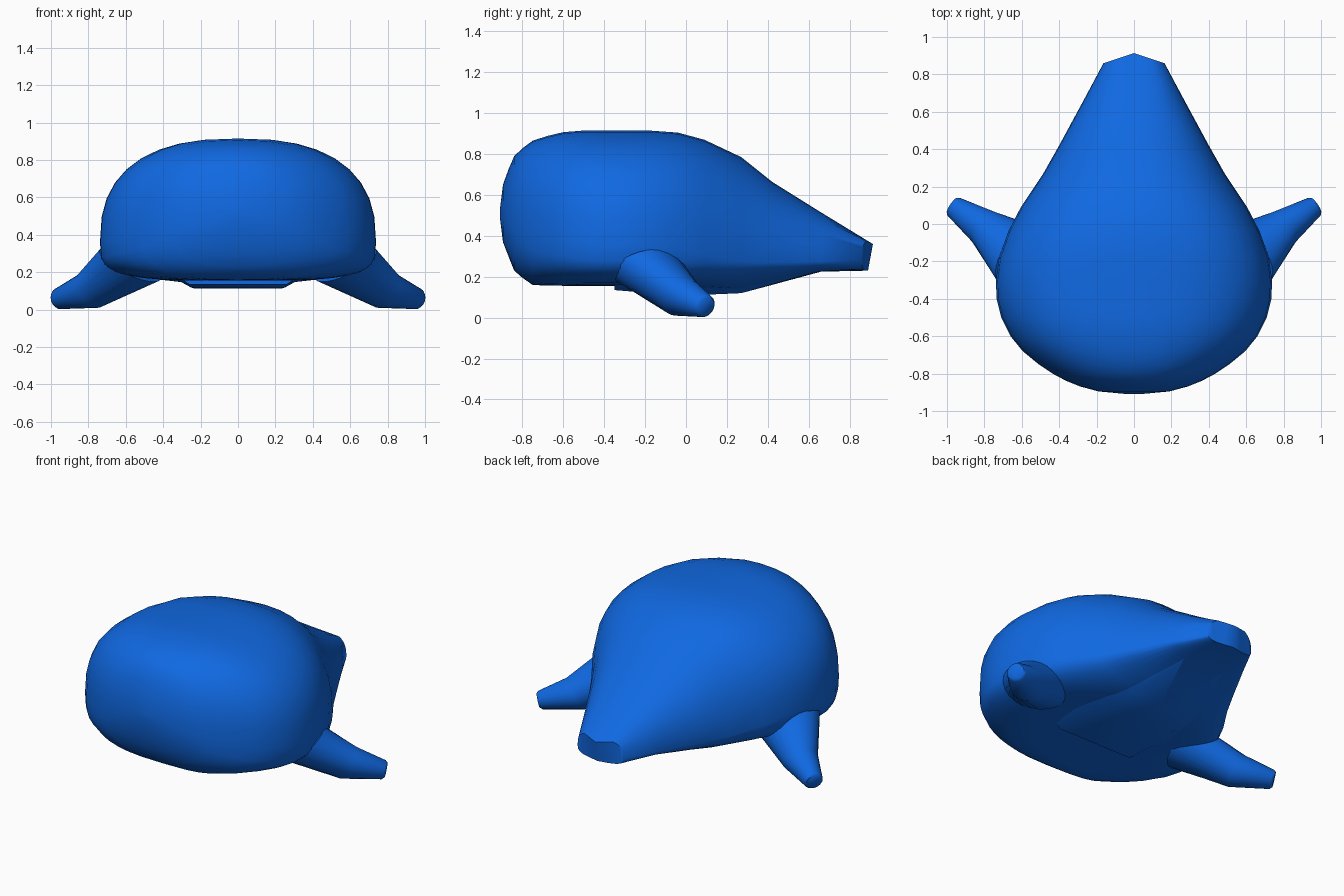
import bpy, bmesh, math
from mathutils import Vector

if "Cube" in bpy.data.objects:
    bpy.data.objects.remove(bpy.data.objects["Cube"])

mat = bpy.data.materials.new("blue")
mat.diffuse_color = (0.005, 0.14, 0.76, 1)
mat.use_nodes = True
mat.node_tree.nodes["Principled BSDF"].inputs["Base Color"].default_value = mat.diffuse_color


def loft(name, rings, strip_cap=False):
    """Skin a list of equal-length point rings and close both ends."""
    bm = bmesh.new()
    loops = [[bm.verts.new(p) for p in ring] for ring in rings]
    n = len(loops[0])
    for a, b in zip(loops, loops[1:]):
        for i in range(n):
            bm.faces.new((a[i], a[(i + 1) % n], b[(i + 1) % n], b[i]))
    bm.faces.new(loops[0])
    end = loops[-1]
    if strip_cap:  # vertical strips joining upper and lower halves
        for i in range(n // 2):
            quad = [end[i], end[i + 1], end[n - i - 1], end[-i % n]]
            bm.faces.new(list(dict.fromkeys(quad)))
    else:
        bm.faces.new(end)
    bmesh.ops.recalc_face_normals(bm, faces=bm.faces)
    me = bpy.data.meshes.new(name)
    bm.to_mesh(me)
    bm.free()
    me.materials.append(mat)
    ob = bpy.data.objects.new(name, me)
    bpy.context.collection.objects.link(ob)
    bpy.ops.object.select_all(action='DESELECT')
    ob.select_set(True)
    bpy.context.view_layer.objects.active = ob
    bpy.ops.object.shade_smooth_by_angle(angle=math.radians(50))
    return ob


def section(y, w, top, mid, low, nu, nl, count=36):
    """Superellipse slice with separate upper and lower roundness."""
    pts = []
    for i in range(count):
        t = 2 * math.pi * i / count
        c, s = math.cos(t), math.sin(t)
        n = nu if s >= 0 else nl
        h = top - mid if s >= 0 else mid - low
        x = math.copysign(abs(c) ** (2 / n), c) * w
        z = mid + math.copysign(abs(s) ** (2 / n), s) * h
        pts.append(Vector((x, y, z)))
    return pts


# Body slices: y, half width, top, widest height, bottom, roundness
stations = [
    (-.91, .03, .53, .51, .49, 2, 2),
    (-.895, .19, .65, .49, .37, 2.1, 2.2),
    (-.868, .29, .725, .47, .30, 2.1, 2.3),
    (-.84, .36, .79, .45, .23, 2.2, 2.6),
    (-.80, .435, .828, .43, .195, 2.25, 2.8),
    (-.75, .51, .865, .41, .16, 2.3, 3),
    (-.68, .595, .888, .39, .157, 2.4, 3.3),
    (-.60, .66, .907, .38, .156, 2.45, 3.5),
    (-.50, .71, .915, .365, .155, 2.5, 3.7),
    (-.40, .735, .915, .36, .155, 2.5, 3.8),
    (-.30, .738, .915, .36, .155, 2.5, 3.8),
    (-.18, .722, .915, .355, .155, 2.5, 3.8),
    (-.04, .672, .905, .34, .15, 2.5, 3.6),
    (.09, .605, .87, .31, .135, 2.45, 2.6),
    (.27, .485, .785, .275, .12, 2.35, 1.9),
    (.42, .40, .665, .27, .16, 2.3, 1.9),
    (.66, .27, .515, .275, .225, 2.4, 2.5),
    (.86, .163, .385, .28, .23, 2.8, 3.5),
]
rings = [section(*s) for s in stations]
# Blunt, slightly pointed tail end
for p in rings[-1]:
    f = 1 - abs(p.x) / .163
    p.y += .05 * f - .02 * f * (.36 - p.z) / .13
    p.z = min(p.z, .385 - .025 * f)
loft("body", rings, strip_cap=True)

# Flat belly plate with sloping sides: y, lower and upper half width, heights
belly = [(-.35, .26, .36, .135, .2), (-.15, .25, .40, .118, .2),
         (.09, .23, .42, .112, .22), (.27, .21, .38, .12, .23),
         (.64, .14, .22, .225, .28)]
loft("belly", [[(-b, y, z1), (-a, y, z0), (a, y, z0), (b, y, z1)]
               for y, a, b, z0, z1 in belly])

# Flipper slices: centre, half width vector, half height vector
flipper = [
    ((.575, -.19, .242), (.11, -.16, 0), (.125, .05, .093)),
    ((.795, -.022, .100), (.062, -.082, 0), (.045, .03, .090)),
    ((.963, .092, .057), (.034, -.047, 0), (.01, .01, .054)),
    ((.974, .10, .056), (.027, -.038, 0), (.006, .008, .042)),
]
for side, name in ((1, "right_flipper"), (-1, "left_flipper")):
    rings = []
    for c, u, v in flipper:
        ring = []
        for i in range(24):
            t = 2 * math.pi * i / 24
            p = Vector(c) + Vector(u) * math.cos(t) + Vector(v) * math.sin(t)
            ring.append((p.x * side, p.y, p.z))
        rings.append(ring)
    loft(name, rings)
